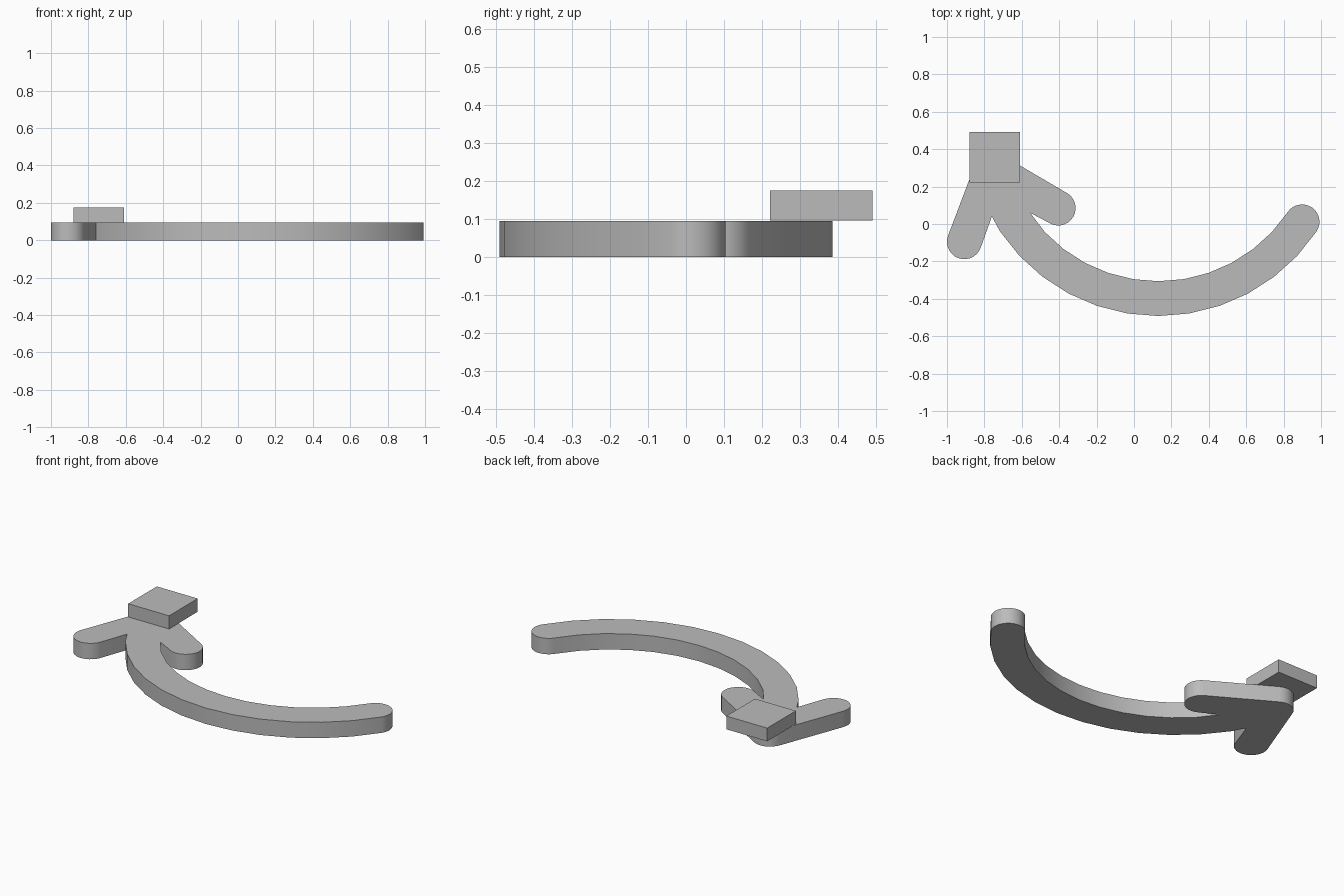
import bpy
import bmesh
from math import cos, sin, radians

cube = bpy.data.objects.get("Cube")
if cube:
    bpy.data.objects.remove(cube, do_unlink=True)

grey = bpy.data.materials.new("mid grey")
grey.use_nodes = True
colour = (0.5, 0.5, 0.5, 1)
grey.diffuse_color = colour
grey.node_tree.nodes["Principled BSDF"].inputs["Base Color"].default_value = colour

HALF = 0.093            # half the stroke width
HEIGHT = 0.095          # arrow thickness
CX, CY, R = 0.13, 0.526, 0.925   # centre and radius of the curved shaft
STEP = 9.37             # degrees per shaft segment


def polar(cx, cy, r, degrees):
    a = radians(degrees)
    return (cx + r * cos(a), cy + r * sin(a))


def cap(centre, start, end, count=14):
    return [polar(*centre, HALF, start + (end - start) * i / count)
            for i in range(count + 1)]


def prism(name, outline, bottom, top):
    bm = bmesh.new()
    face = bm.faces.new([bm.verts.new((x, y, bottom)) for x, y in outline])
    result = bmesh.ops.extrude_face_region(bm, geom=[face])
    for v in result["geom"]:
        if isinstance(v, bmesh.types.BMVert):
            v.co.z = top
    bmesh.ops.recalc_face_normals(bm, faces=bm.faces)
    mesh = bpy.data.meshes.new(name)
    bm.to_mesh(mesh)
    bm.free()
    mesh.materials.append(grey)
    obj = bpy.data.objects.new(name, mesh)
    bpy.context.collection.objects.link(obj)
    return obj


# Curved arrow: shaft, round end, then the two-armed head, as one outline
end_angle = 270 + 6 * STEP
shaft_end = polar(CX, CY, R, end_angle)
outline = [(-0.76, 0.04)]
outline += [polar(CX, CY, R + HALF, 270 + i * STEP) for i in range(-6, 6)]
outline += cap(shaft_end, end_angle, end_angle + 180)
outline += [polar(CX, CY, R - HALF, 270 + i * STEP) for i in range(5, -6, -1)]
outline += [(-0.555, 0.06)]
outline += cap((-0.405, 0.085), -120.5, 59.5)
outline += cap((-0.76, 0.293), 59.5, 159, 8)
outline += cap((-0.907, -0.095), 159, 339)
arrow = prism("curved_arrow", outline, 0, HEIGHT)

# Square block resting on the arrow tip
prism("tip_block", [(-0.88, 0.221), (-0.61, 0.221), (-0.61, 0.491), (-0.88, 0.491)],
      HEIGHT + 0.001, 0.175)

# Smooth walls with sharp rims on the arrow
bpy.ops.object.select_all(action="DESELECT")
arrow.select_set(True)
bpy.context.view_layer.objects.active = arrow
bpy.ops.object.shade_smooth_by_angle(angle=radians(30))
